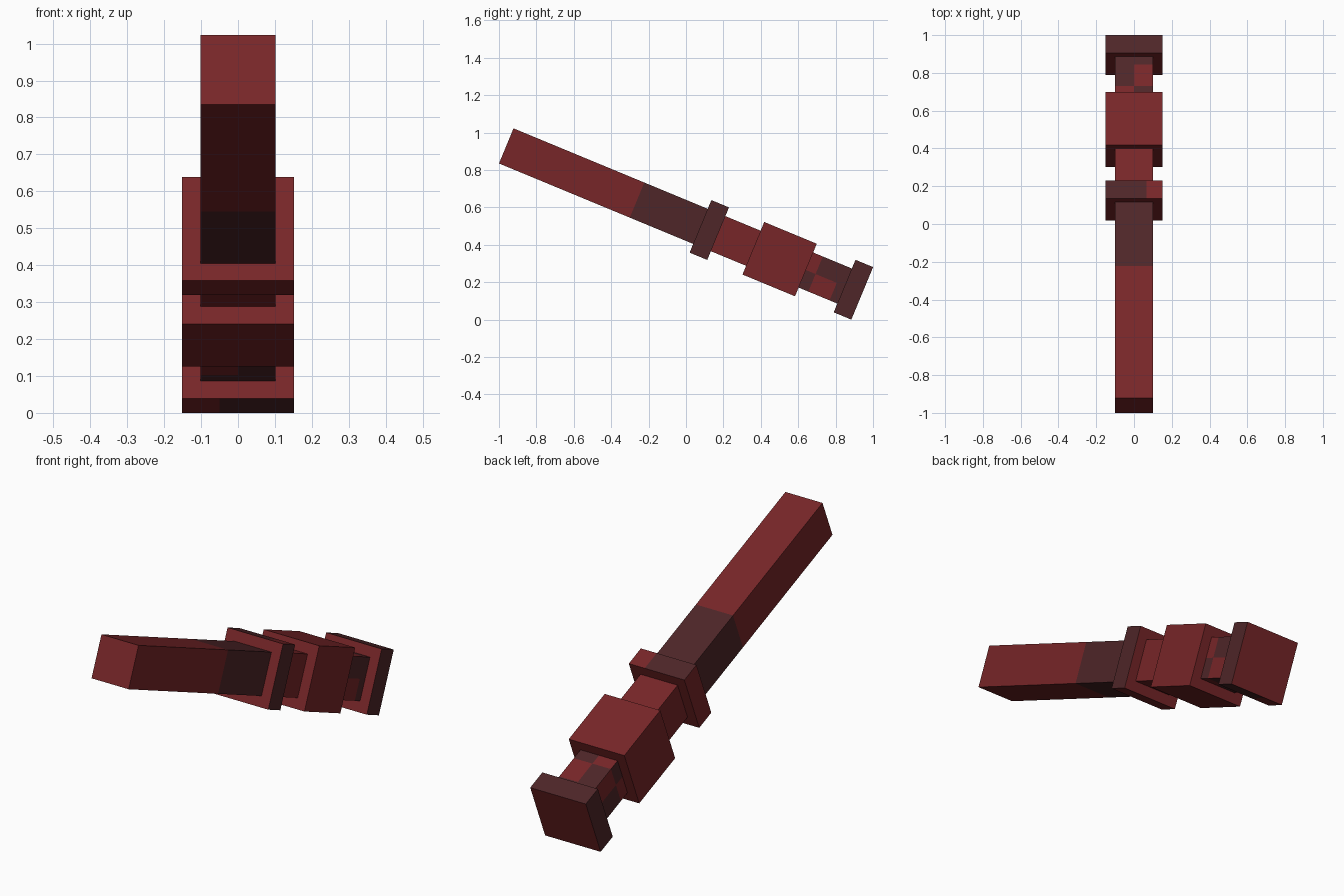
import bpy
import bmesh
import math
from mathutils import Matrix, Vector

cube = bpy.data.objects.get("Cube")
if cube:
    bpy.data.objects.remove(cube)


def make_material(name, color):
    mat = bpy.data.materials.new(name)
    mat.use_nodes = True
    mat.diffuse_color = color
    mat.node_tree.nodes["Principled BSDF"].inputs["Base Color"].default_value = color
    return mat


MATERIALS = [make_material("dark_red", (0.185, 0.019, 0.021, 1)),
             make_material("dark_brown", (0.077, 0.019, 0.021, 1))]
RED, BROWN = 0, 1

# The whole tool lies along local +y, then tilts down toward the back
TILT = Matrix.Translation((0, -0.961, 0.929)) @ Matrix.Rotation(math.radians(-22.5), 4, 'X')
AXES = {'x': Vector((1, 0, 0)), 'y': Vector((0, 1, 0)), 'z': Vector((0, 0, 1))}


def bar(name, start, end, width, rule=None, cuts=()):
    """Square bar from start to end; cut along planes, then colour faces by rule."""
    bm = bmesh.new()
    size = Matrix.Diagonal((width, end - start, width, 1))
    bmesh.ops.create_cube(bm, size=1, matrix=Matrix.Translation((0, (start + end) / 2, 0)) @ size)
    for axis, pos in cuts:
        normal = AXES[axis]
        bmesh.ops.bisect_plane(bm, geom=bm.verts[:] + bm.edges[:] + bm.faces[:],
                               plane_co=normal * pos, plane_no=normal)
    bm.normal_update()
    for face in bm.faces:
        face.material_index = rule(face.calc_center_median(), face.normal) if rule else RED
    mesh = bpy.data.meshes.new(name)
    bm.to_mesh(mesh)
    bm.free()
    for mat in MATERIALS:
        mesh.materials.append(mat)
    obj = bpy.data.objects.new(name, mesh)
    obj.matrix_world = TILT
    bpy.context.collection.objects.link(obj)


THIN, WIDE = 0.203, 0.304
STAIN, NEAR, FAR = 0.757, 1.79, 1.913


# Long shaft: red, stained brown next to the ring
def shaft_rule(c, n):
    return BROWN if c.y > STAIN else RED


# Ring: brown on the top and one side, red elsewhere
def ring_rule(c, n):
    if n.x > 0.5 or (n.z > 0.5 and c.x < 0.065):
        return BROWN
    return RED


# Rear neck: patches that swap across the middle of every face
def patch_rule(c, n):
    if c.y > FAR:
        return BROWN
    across = c.x * n.z if abs(n.z) > 0.5 else -c.z * n.x
    red_side = across > 0
    return RED if red_side == (c.y > NEAR) else BROWN


# End plate: red faces with a mostly brown rim
def plate_rule(c, n):
    if abs(n.y) > 0.5 or (n.z < -0.5 and c.x < -0.05):
        return RED
    return BROWN


bar("long_shaft", 0, 1.124, THIN, shaft_rule, [('y', STAIN)])
bar("ring", 1.124, 1.226, WIDE, ring_rule, [('x', 0.065)])
bar("front_neck", 1.226, 1.43, THIN)
bar("middle_block", 1.43, 1.734, WIDE)
bar("rear_neck", 1.734, 1.958, THIN, patch_rule,
    [('x', 0), ('z', 0), ('y', NEAR), ('y', FAR)])
bar("end_plate", 1.958, 2.06, WIDE, plate_rule, [('x', -0.05)])
